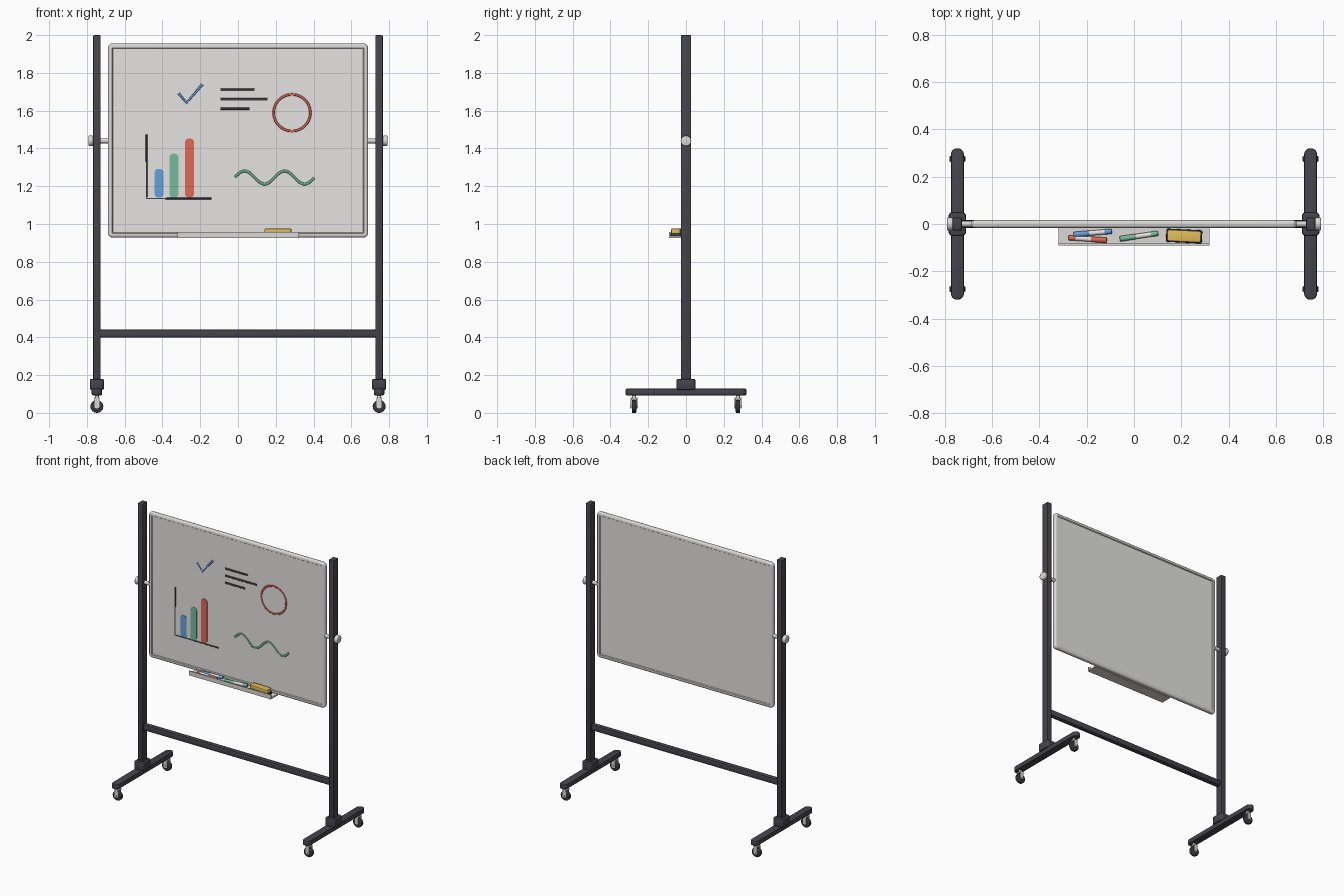
import bpy, bmesh, math
from mathutils import Vector, Matrix

cube = bpy.data.objects.get("Cube")
if cube:
    bpy.data.objects.remove(cube, do_unlink=True)


def material(name, r, g, b, rough=0.5):
    m = bpy.data.materials.new(name)
    m.use_nodes = True
    m.diffuse_color = (r, g, b, 1)
    node = m.node_tree.nodes["Principled BSDF"]
    node.inputs["Base Color"].default_value = (r, g, b, 1)
    node.inputs["Roughness"].default_value = rough
    return m


DARK = material("charcoal metal", 0.06, 0.057, 0.07)
RUBBER = material("black rubber", 0.04, 0.04, 0.045)
SILVER = material("silver", 0.7, 0.69, 0.67)
WHITE = material("board white", 0.78, 0.77, 0.75)
BLUE = material("blue", 0.12, 0.36, 0.74)
GREEN = material("green", 0.18, 0.5, 0.34)
RED = material("red", 0.75, 0.14, 0.1)
YELLOW = material("yellow", 0.75, 0.5, 0.1)
made = []


def finish(name, bm, *mats):
    bmesh.ops.recalc_face_normals(bm, faces=bm.faces)
    me = bpy.data.meshes.new(name)
    bm.to_mesh(me)
    bm.free()
    for m in mats:
        me.materials.append(m)
    ob = bpy.data.objects.new(name, me)
    bpy.context.collection.objects.link(ob)
    made.append(ob)
    return ob


def bevel(bm, edges, width, segments=3):
    bmesh.ops.bevel(bm, geom=edges, offset=width, segments=segments,
                    profile=0.5, affect='EDGES')


def rounded_block(size, axis=None, corner=0, soft=0):
    """Box with the edges along one axis rounded, then all rims softened."""
    bm = bmesh.new()
    bmesh.ops.create_cube(bm, size=1, matrix=Matrix.Diagonal((*size, 1)))
    if corner:
        bevel(bm, [e for e in bm.edges
                   if abs((e.verts[0].co - e.verts[1].co).normalized()[axis]) > 0.9], corner, 6)
    if soft:
        bevel(bm, [e for e in bm.edges if e.calc_face_angle(0) > 1], soft, 2)
    return bm


def block(name, size, loc, mat, axis=None, corner=0, soft=0):
    ob = finish(name, rounded_block(size, axis, corner, soft), mat)
    ob.location = loc
    return ob


def rod(name, radius, start, end, mat, soft=0, segments=24):
    """Cylinder between two points."""
    a, b = Vector(start), Vector(end)
    bm = bmesh.new()
    bmesh.ops.create_cone(bm, cap_ends=True, segments=segments, radius1=radius,
                          radius2=radius, depth=(b - a).length)
    if soft:
        bevel(bm, [e for e in bm.edges if e.calc_face_angle(0) > 1], soft)
    turn = (b - a).to_track_quat('Z', 'Y').to_matrix().to_4x4()
    bm.transform(Matrix.Translation((a + b) / 2) @ turn)
    return finish(name, bm, mat)


FACE = -0.010  # front surface of the writing panel


def stroke(name, points, width, mat, closed=False):
    """Thin flattened pen line lying on the panel."""
    cu = bpy.data.curves.new(name, 'CURVE')
    cu.dimensions = '3D'
    cu.bevel_depth = width / 2
    cu.bevel_resolution = 2
    cu.use_fill_caps = True
    sp = cu.splines.new('POLY')
    sp.points.add(len(points) - 1)
    for p, (x, z) in zip(sp.points, points):
        p.co = (x, 0, z, 1)
    sp.use_cyclic_u = closed
    temp = bpy.data.objects.new(name, cu)
    bpy.context.collection.objects.link(temp)
    bm = bmesh.new()
    bm.from_mesh(temp.to_mesh())
    temp.to_mesh_clear()
    bpy.data.objects.remove(temp)
    bm.transform(Matrix.Translation((0, FACE, 0)) @ Matrix.Diagonal((1, 0.45, 1, 1)))
    for f in bm.faces:
        f.material_index = 0
    finish(name, bm, mat)


# Stand: posts, collars, feet and casters on both sides
for s, side in ((1, "left"), (-1, "right")):
    x = 0.747 * s
    block(side + "_post", (0.04, 0.055, 1.88), (x, 0, 1.06), DARK, soft=0.006)
    block(side + "_collar", (0.075, 0.1, 0.058), (x, 0, 0.151), DARK, 2, 0.018, 0.008)
    block(side + "_foot", (0.055, 0.64, 0.036), (x, 0, 0.111), DARK, 2, 0.026, 0.007)
    for t, end in ((-1, "front"), (1, "back")):
        y = 0.275 * t
        tag = side + "_" + end
        rod(tag + "_wheel", 0.034, (x, y - 0.012, 0.034), (x, y + 0.012, 0.034), RUBBER, 0.005)
        rod(tag + "_caster_stem", 0.011, (x, y, 0.075), (x, y, 0.1), SILVER)
        block(tag + "_fork_bridge", (0.03, 0.038, 0.01), (x, y, 0.077), SILVER, soft=0.002)
        for k in (-1, 1):
            block(tag + "_fork_arm", (0.026, 0.005, 0.055), (x, y + k * 0.0165, 0.052),
                  SILVER, 1, 0.009)
        rod(tag + "_axle", 0.006, (x, y - 0.021, 0.034), (x, y + 0.021, 0.034), SILVER)
    # Tilt pivot and its clamp knob
    rod(side + "_pivot", 0.013, (0.68 * s, 0, 1.44), (0.77 * s, 0, 1.44), SILVER)
    rod(side + "_knob", 0.028, (0.766 * s, 0, 1.44), (0.791 * s, 0, 1.44), SILVER, 0.006)
block("crossbar", (1.47, 0.035, 0.042), (0, 0, 0.42), DARK, soft=0.007)

# Board: rounded rim with a recessed panel on both faces
bm = rounded_block((1.376, 0.032, 1.026), 1, 0.022)
bevel(bm, [e for e in bm.edges if e.calc_face_angle(0) > 1], 0.011)
for d in (-1, 1):
    face = max((f for f in bm.faces if f.normal.y * d > 0.9), key=lambda f: f.calc_area())
    bmesh.ops.inset_region(bm, faces=[face], thickness=0.011)
    bmesh.ops.inset_region(bm, faces=[face], thickness=0.004)
    for v in face.verts:
        v.co.y = -FACE * d
    face.material_index = 1
board = finish("board", bm, SILVER, WHITE)
board.location.z = 1.442

# Drawings on the front panel
stroke("check_mark", [(-0.315, 1.692), (-0.272, 1.642), (-0.188, 1.74)], 0.014, BLUE)
for x, z in ((0.087, 1.71), (0.156, 1.66), (0.06, 1.61)):
    stroke("text_line", [(-0.093, z), (x, z)], 0.014, DARK)
ring = [math.tau * i / 48 for i in range(48)]
stroke("drawn_circle", [(0.286 + 0.097 * math.cos(a), 1.589 + 0.097 * math.sin(a))
                        for a in ring], 0.013, RED, True)
stroke("chart_axes", [(-0.484, 1.475), (-0.484, 1.135), (-0.14, 1.135)], 0.01, DARK)
for x, top, mat in ((-0.418, 1.292, BLUE), (-0.339, 1.372, GREEN), (-0.257, 1.453, RED)):
    block("chart_bar", (0.048, 0.006, top - 1.14), (x, FACE, (top + 1.14) / 2), mat, 1, 0.02)
stroke("wave_line", [(-0.018 + 0.423 * i / 48, 1.246 + 0.035 * math.sin(2 * math.tau * i / 48))
                     for i in range(49)], 0.014, GREEN)

# Pen tray: floor with a raised front lip
bm = bmesh.new()
section = ((-0.012, 0.926), (-0.09, 0.926), (-0.09, 0.957), (-0.083, 0.957),
           (-0.083, 0.936), (-0.012, 0.936))
end = bm.faces.new([bm.verts.new((-0.32, y, z)) for y, z in section])
out = bmesh.ops.extrude_face_region(bm, geom=[end])["geom"]
bmesh.ops.translate(bm, vec=(0.64, 0, 0),
                    verts=[g for g in out if isinstance(g, bmesh.types.BMVert)])
finish("pen_tray", bm, SILVER)


def marker(name, start, end, mat):
    """Pen with coloured cap, white barrel and coloured end plug."""
    a, b = Vector((*start, 0.947)), Vector((*end, 0.947))
    rod(name + "_cap", 0.0115, a, a.lerp(b, 0.42), mat, 0.004, 16)
    rod(name + "_barrel", 0.0105, a.lerp(b, 0.4), a.lerp(b, 0.82), WHITE, 0, 16)
    rod(name + "_plug", 0.011, a.lerp(b, 0.8), b, mat, 0.004, 16)


marker("blue_marker", (-0.256, -0.045), (-0.094, -0.031), BLUE)
marker("red_marker", (-0.115, -0.069), (-0.277, -0.058), RED)
marker("green_marker", (-0.06, -0.063), (0.102, -0.039), GREEN)

# Eraser: felt pad with a rounded grip
for name, size, z, mat in (("eraser_felt", (0.152, 0.056, 0.014), 0.943, RUBBER),
                           ("eraser_grip", (0.142, 0.048, 0.026), 0.962, YELLOW)):
    block(name, size, (0.212, -0.051, z), mat, 2, 0.008, 0.003).rotation_euler.z = -0.05

# Smooth shading with sharp edges kept
bpy.ops.object.select_all(action='DESELECT')
for ob in made:
    ob.select_set(True)
bpy.context.view_layer.objects.active = made[0]
bpy.ops.object.shade_smooth_by_angle(angle=math.radians(35))
